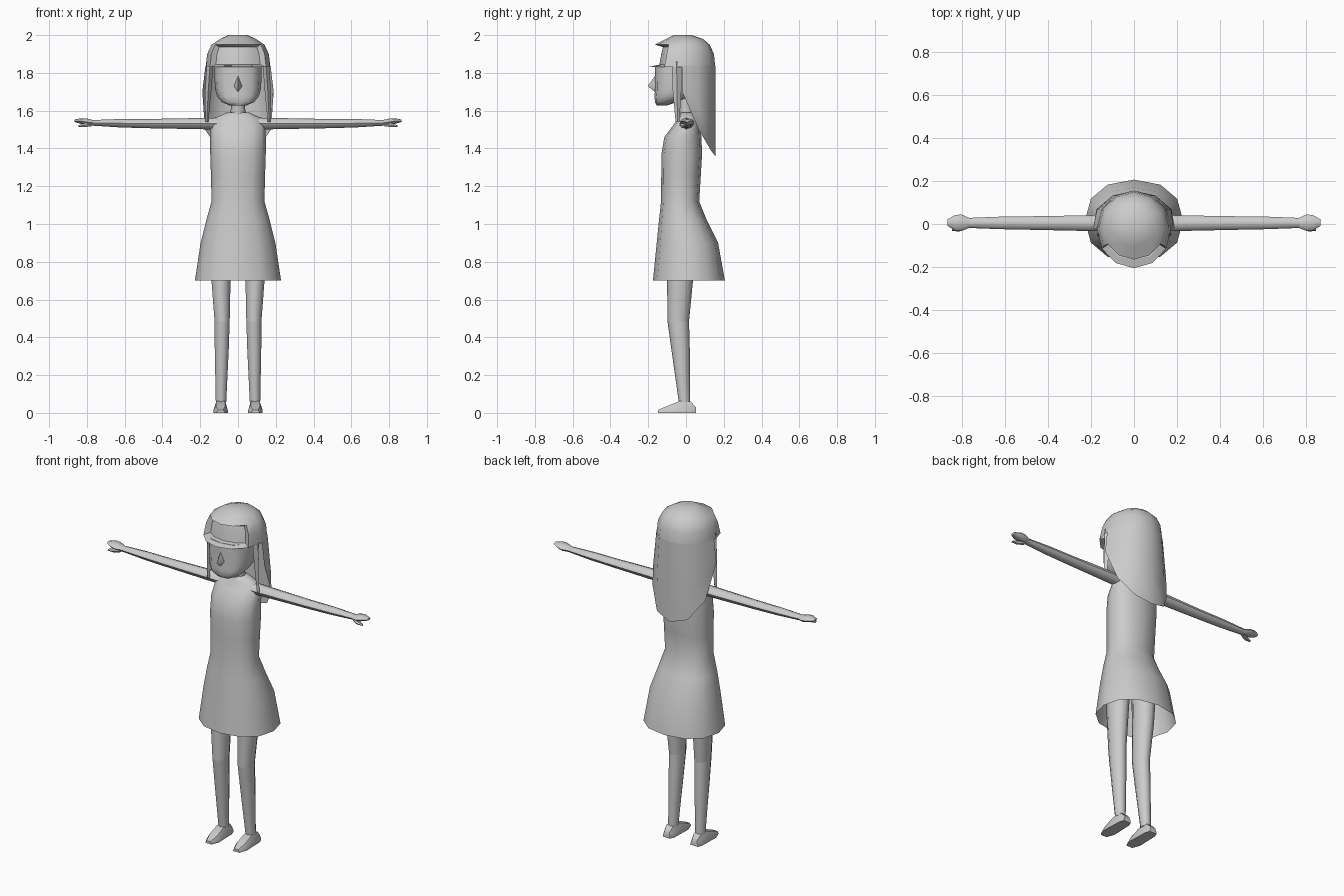
import bpy, bmesh, math

if "Cube" in bpy.data.objects:
    bpy.data.objects.remove(bpy.data.objects["Cube"])

grey = bpy.data.materials.new("plain grey")
grey.diffuse_color = (0.6, 0.6, 0.6, 1)
grey.use_nodes = True
grey.node_tree.nodes["Principled BSDF"].inputs["Base Color"].default_value = grey.diffuse_color


def finish(name, bm, angle=50):
    bmesh.ops.recalc_face_normals(bm, faces=bm.faces)
    me = bpy.data.meshes.new(name)
    bm.to_mesh(me)
    bm.free()
    for p in me.polygons:
        p.use_smooth = True
    me.set_sharp_from_angle(angle=math.radians(angle))
    me.materials.append(grey)
    ob = bpy.data.objects.new(name, me)
    bpy.context.collection.objects.link(ob)
    return ob


def loft(rings, caps=(True, True), closed=True):
    """Skin a list of equal-length point rings."""
    bm = bmesh.new()
    vs = [[bm.verts.new(p) for p in r] for r in rings]
    n = len(vs[0])
    for a, b in zip(vs, vs[1:]):
        for i in range(n if closed else n - 1):
            j = (i + 1) % n
            bm.faces.new((a[i], a[j], b[j], b[i]))
    if caps[0]:
        bm.faces.new(vs[0])
    if caps[1]:
        bm.faces.new(vs[-1])
    return bm


def level(z, rx, yf, yb, cx=0, n=12, p=1.0):
    """Horizontal oval ring between front yf and back yb; p < 1 is boxier."""
    pts = []
    for i in range(n):
        a = 2 * math.pi * i / n - math.pi / 2
        c, s = math.cos(a), math.sin(a)
        c = math.copysign(abs(c) ** p, c)
        s = math.copysign(abs(s) ** p, s)
        pts.append((cx + rx * c, (yf + yb) / 2 + (yb - yf) / 2 * s, z))
    return pts


def section(x, y0, y1, z0, z1, n=8):
    """Upright oval ring across an arm at x."""
    return [(x, (y0 + y1) / 2 + (y1 - y0) / 2 * math.cos(2 * math.pi * i / n),
             (z0 + z1) / 2 + (z1 - z0) / 2 * math.sin(2 * math.pi * i / n)) for i in range(n)]


# Dress, open at the hem
dress = [(0.70, .228, -.175, .206), (0.90, .198, -.155, .17), (1.02, .168, -.143, .11),
         (1.12, .14, -.132, .07), (1.25, .143, -.131, .078), (1.37, .147, -.13, .085),
         (1.46, .147, -.115, .082), (1.52, .145, -.07, .075), (1.56, .125, -.04, .06),
         (1.59, .06, -.03, .045)]
finish("dress", loft([level(*r, p=.9) for r in dress], (False, True)))

# Neck
finish("neck", loft([level(1.57, .045, -.035, .045, n=8), level(1.62, .036, -.035, .035, n=8),
                     level(1.72, .04, -.05, .03, n=8)]))

# Head with a flat face and tapered jaw
head = [(1.628, .045, -.155, -.10), (1.645, .085, -.165, -.05), (1.675, .11, -.166, .02),
        (1.71, .12, -.165, .07), (1.77, .125, -.165, .09), (1.84, .125, -.165, .10)]
finish("head", loft([level(*r, p=.75) for r in head]))

# Nose
bm = bmesh.new()
tip = bm.verts.new((0, -.203, 1.73))
base = [bm.verts.new(p) for p in ((0, -.16, 1.79), (.025, -.155, 1.73), (0, -.16, 1.695), (-.025, -.155, 1.73))]
for i in range(4):
    bm.faces.new((tip, base[i], base[(i + 1) % 4]))
finish("nose", bm)

# Hair cap with a hollow behind the fringe
cap = [(1.83, .172, -.205, .155), (1.90, .163, -.185, .148), (1.95, .14, -.165, .125),
       (1.98, .095, -.105, .09), (2.0, .05, -.065, .03)]
bm = loft([level(*r) for r in cap], (False, True))
bmesh.ops.recalc_face_normals(bm, faces=bm.faces)
front = [f for f in bm.faces if f.calc_center_median().z < 1.95 and f.calc_center_median().y < -.1]
bmesh.ops.inset_region(bm, faces=front, thickness=.014, depth=0, use_boundary=True, use_even_offset=True)
for v in {v for f in front for v in f.verts}:
    v.co.y = v.co.y * .6 - .02
    v.co.x *= .85
finish("hair_cap", bm, 40)

# Long back hair, pointed towards the middle
drops = [1.70, 1.50, 1.39, 1.36, 1.39, 1.50, 1.70]
rows = []
for t in (0, .33, .66, 1):
    row = []
    for i, low in enumerate(drops):
        a = math.pi * i / 6
        z = 1.84 + (low - 1.84) * t
        rx = .172 + .03 * min(1, (1.84 - z) / .25)
        row.append((rx * math.cos(a), -.02 + .175 * math.sin(a), z))
    rows.append(row)
finish("back_hair", loft(rows, (False, False), closed=False), 40)

for s, side in ((1, "left"), (-1, "right")):
    def mirrored(rings):
        return [[(s * x, y, z) for x, y, z in r] for r in rings]

    # Front hair lock
    finish(side + "_hair_lock", loft(mirrored([
        level(1.86, .018, -.075, -.025, cx=.147, n=4), level(1.70, .016, -.07, -.025, cx=.158, n=4),
        level(1.54, .008, -.055, -.035, cx=.165, n=4)])))

    # Sleeve and forearm, split at the elbow
    elbow = (.467, -.027, .036, 1.507, 1.556)
    finish(side + "_upper_arm", loft(mirrored([section(.10, -.035, .042, 1.50, 1.563),
                                              section(*elbow)])))
    finish(side + "_forearm", loft(mirrored([section(*elbow), section(.62, -.024, .034, 1.511, 1.556),
                                            section(.775, -.018, .028, 1.521, 1.55)])))

    # Hand and thumb
    finish(side + "_hand", loft(mirrored([
        section(.765, -.018, .028, 1.521, 1.55), section(.80, -.032, .044, 1.522, 1.558),
        section(.83, -.03, .042, 1.53, 1.56), section(.865, -.01, .022, 1.54, 1.553)])))
    finish(side + "_thumb", loft(mirrored([
        section(.775, -.02, .012, 1.515, 1.545, 6), section(.81, -.035, -.005, 1.512, 1.535, 6),
        section(.845, -.032, -.016, 1.513, 1.523, 6)])))

    # Thigh and shin, split at the knee
    knee = (.485, .042, -.098, .016, s * .084)
    finish(side + "_thigh", loft([level(.88, .06, -.10, .05, s * .09, 10),
                                  level(.70, .053, -.10, .037, s * .09, 10), level(*knee, 10)]))
    finish(side + "_shin", loft([level(*knee, 10), level(.34, .039, -.078, .02, s * .086, 10),
                                 level(.055, .029, -.038, .022, s * .09, 10)]))

    # Foot, lofted from heel to toe
    rings = []
    for y, w, h in ((.053, .024, .03), (.025, .034, .06), (-.035, .035, .062),
                    (-.10, .038, .036), (-.148, .02, .016)):
        rings.append([(.092 + w * a, y, h * b) for a, b in
                      ((-1, 0), (1, 0), (1, .4), (.65, 1), (-.65, 1), (-1, .4))])
    finish(side + "_foot", loft(mirrored(rings)))
